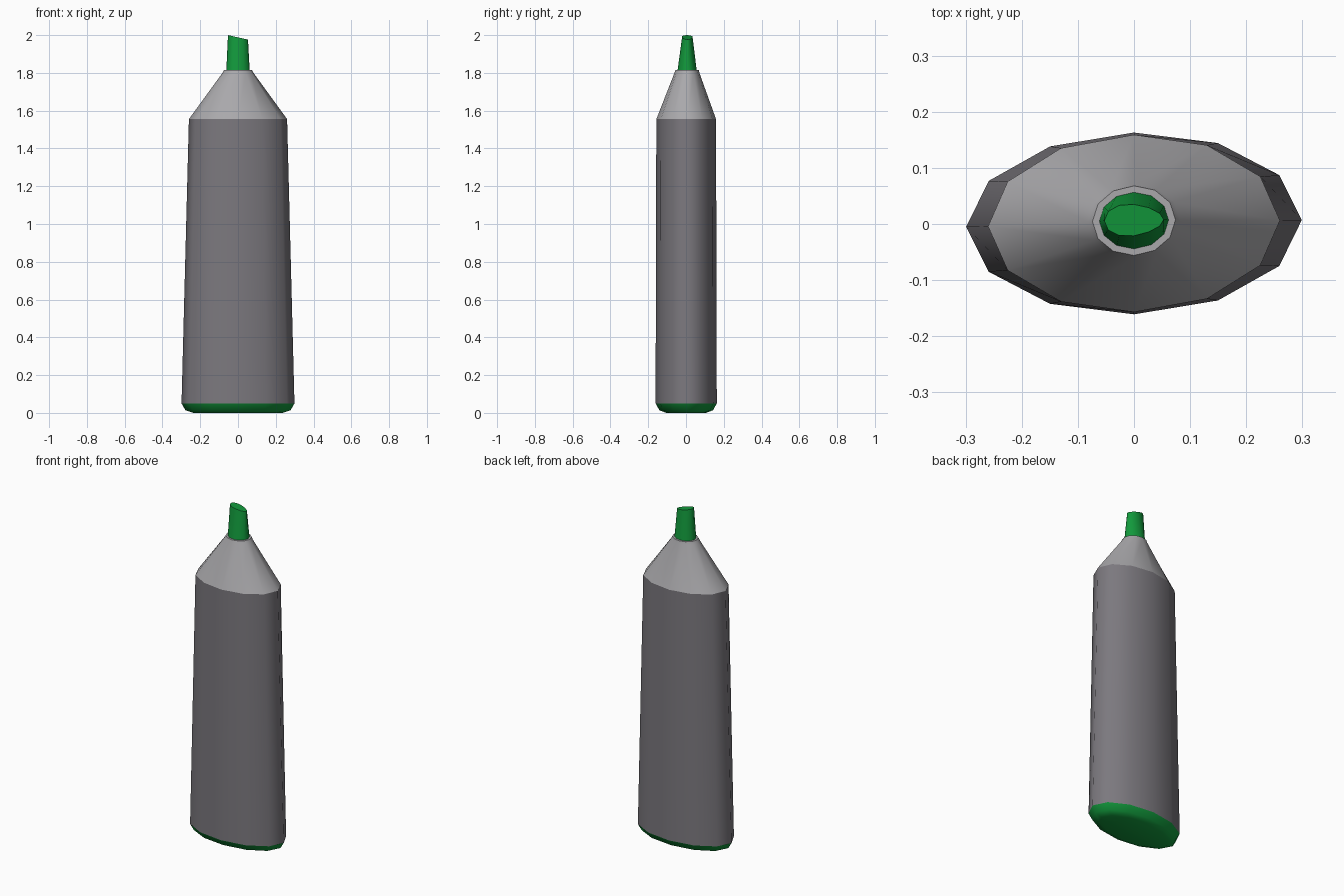
import bpy, bmesh, math

if "Cube" in bpy.data.objects:
    bpy.data.objects.remove(bpy.data.objects["Cube"])

SIDES = 12


def material(name, rgb):
    m = bpy.data.materials.new(name)
    m.diffuse_color = (*rgb, 1)
    m.use_nodes = True
    m.node_tree.nodes["Principled BSDF"].inputs["Base Color"].default_value = m.diffuse_color
    return m


dark_grey = material("dark_grey", (0.20, 0.19, 0.21))
light_grey = material("light_grey", (0.40, 0.395, 0.41))
green = material("green", (0.006, 0.32, 0.045))


def ellipse(rx, ry, z, cy=0.001):
    """Twelve-sided oval ring, very slightly twisted like the moulded body."""
    pts = []
    for i in range(SIDES):
        a = 2 * math.pi * i / SIDES
        x = rx * math.cos(a)
        pts.append((x, cy + ry * math.sin(a) + 0.02 * x, z))
    return pts


def loft(name, rings, mat, cap_bottom=False, cap_top=False, angle=58):
    """Skin a stack of rings into one object."""
    bm = bmesh.new()
    loops = [[bm.verts.new(p) for p in ring] for ring in rings]
    for lo, hi in zip(loops, loops[1:]):
        for i in range(SIDES):
            j = (i + 1) % SIDES
            bm.faces.new((lo[i], lo[j], hi[j], hi[i]))
    if cap_bottom:
        bm.faces.new(loops[0][::-1])
    if cap_top:
        bm.faces.new(loops[-1])
    me = bpy.data.meshes.new(name)
    bm.to_mesh(me)
    bm.free()
    me.materials.append(mat)
    ob = bpy.data.objects.new(name, me)
    bpy.context.collection.objects.link(ob)
    bpy.ops.object.select_all(action='DESELECT')
    ob.select_set(True)
    bpy.context.view_layer.objects.active = ob
    bpy.ops.object.shade_smooth_by_angle(angle=math.radians(angle))
    return ob


# Rounded end plug at the bottom
loft("end_plug", [ellipse(0.235, 0.105, 0.0), ellipse(0.278, 0.142, 0.014),
                  ellipse(0.299, 0.162, 0.05)], green, cap_bottom=True)

# Tapered oval barrel
loft("barrel", [ellipse(0.299, 0.162, 0.05), ellipse(0.26, 0.158, 1.555)], dark_grey)

# Sloping shoulder with a small rounded rim
loft("shoulder", [ellipse(0.26, 0.158, 1.555), ellipse(0.082, 0.066, 1.80, 0.005),
                  ellipse(0.074, 0.062, 1.815, 0.006)], light_grey, cap_top=True, angle=40)

# Chisel tip: oval base, slanted top that narrows toward the low side
top = []
for x, y, _ in ellipse(0.053, 0.028, 0, 0.007):
    t = x / 0.053
    top.append((x, 0.007 + (y - 0.007) * (1 - 0.22 * t), 1.988 - 0.012 * t))
loft("chisel_tip", [ellipse(0.062, 0.051, 1.81, 0.006), top], green, cap_top=True, angle=50)
